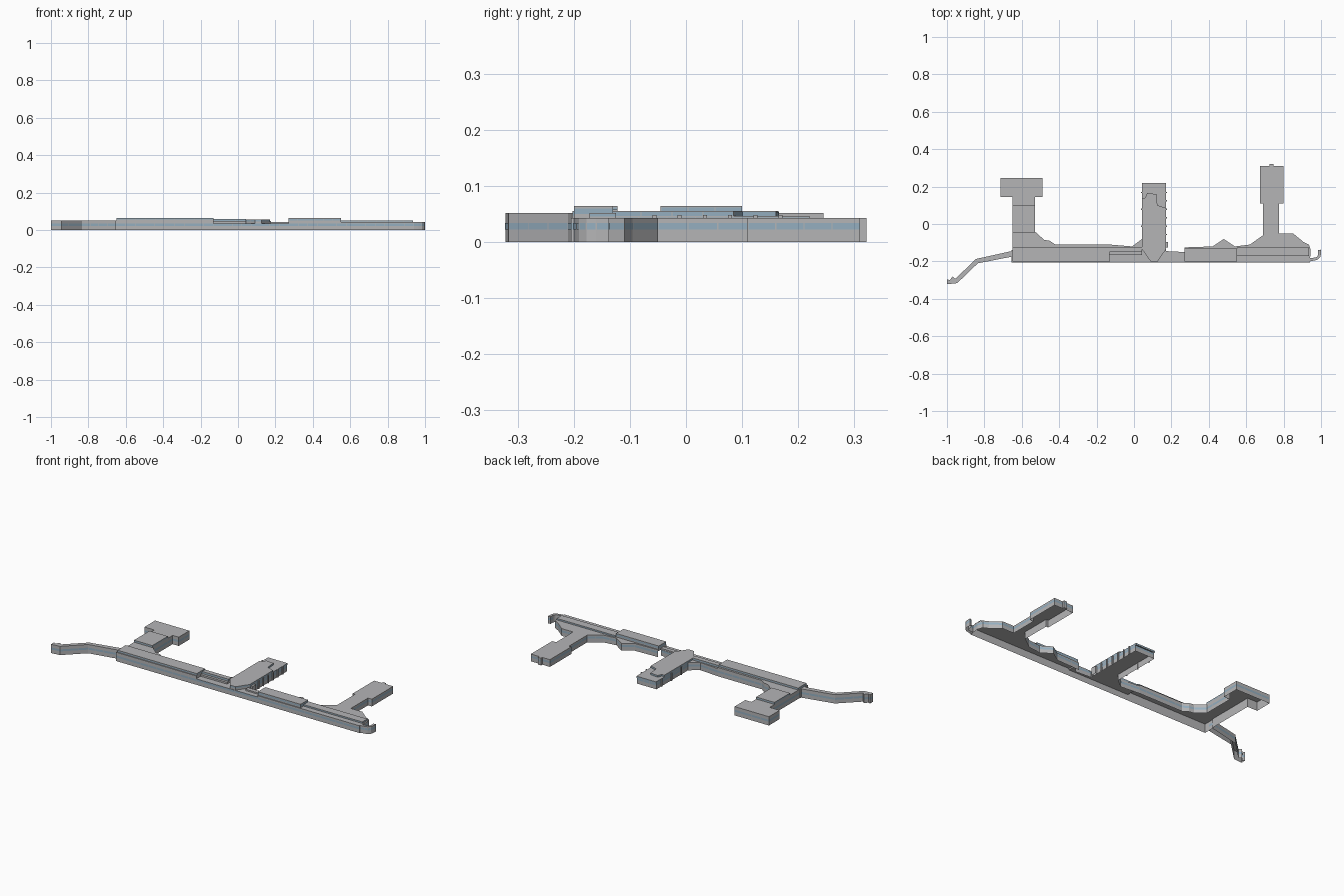
import bpy, math
from mathutils import Vector

cube = bpy.data.objects.get("Cube")
if cube:
    bpy.data.objects.remove(cube, do_unlink=True)


def material(name, rgb):
    m = bpy.data.materials.new(name)
    m.use_nodes = True
    color = (*rgb, 1)
    m.diffuse_color = color
    m.node_tree.nodes["Principled BSDF"].inputs["Base Color"].default_value = color
    return m


GREY = material("concrete grey", (.46, .46, .47))
GLASS = material("window blue", (.3, .43, .53))
LOW, RIGHT_TOP, LEFT_TOP, HIGH = .035, .043, .052, .064
SEAMS = (-.13, .27)   # where neighbouring halls join


def make_object(name, verts, faces, mat):
    mesh = bpy.data.meshes.new(name)
    mesh.from_pydata(verts, [], faces)
    mesh.materials.append(mat)
    obj = bpy.data.objects.new(name, mesh)
    bpy.context.collection.objects.link(obj)
    return obj


def edges(outline):
    return list(zip(outline, outline[1:] + outline[:1]))


def is_seam(a, b):
    return a[0] == b[0] and a[0] in SEAMS


def block(name, outline, top, base=0, band=None, pane=.05):
    """Roof and outer walls over a counter-clockwise outline, open below."""
    verts, faces = [(x, y, top) for x, y in outline], [list(range(len(outline)))]
    for a, b in edges(outline):
        z = LOW if base == 0 and is_seam(a, b) else base
        if z >= top:
            continue
        n = len(verts)
        verts += [(*a, z), (*b, z), (*b, top), (*a, top)]
        faces.append([n, n + 1, n + 2, n + 3])
    make_object(name, verts, faces, GREY)
    if band:
        windows(name + "_windows", outline, band, base == 0, pane)


def windows(name, outline, band, skip_seams, pane):
    """Row of thin panes just outside every wall."""
    verts, faces = [], []
    for a, b in edges(outline):
        a2, b2 = Vector(a), Vector(b)
        run = b2 - a2
        if run.length < .012 or (skip_seams and is_seam(a, b)):
            continue
        out = Vector((run.y, -run.x)).normalized() * .0008
        count = max(1, round(run.length / pane))
        gap = run.normalized() * .001
        for i in range(count):
            p = a2 + run * i / count + gap + out
            q = a2 + run * (i + 1) / count - gap + out
            n = len(verts)
            verts += [(*p, band[0]), (*q, band[0]), (*q, band[1]), (*p, band[1])]
            faces.append([n, n + 1, n + 2, n + 3])
    make_object(name, verts, faces, GLASS)


def rect(x0, x1, y0, y1):
    return [(x0, y0), (x1, y0), (x1, y1), (x0, y1)]


MAIN_BAND = (.022, .034)
FRONT = -.205

# Left hall with its T-shaped pier
block("west_hall", [
    (-.655, FRONT), (-.13, FRONT), (-.13, -.11), (-.42, -.11), (-.45, -.09),
    (-.48, -.085), (-.53, -.04), (-.53, .145), (-.49, .145), (-.49, .245),
    (-.715, .245), (-.715, .145), (-.65, .145), (-.65, -.14), (-.655, -.14)],
    LEFT_TOP, band=MAIN_BAND)
block("west_hall_clerestory", rect(-.65, -.13, -.2, -.122), HIGH, LEFT_TOP, (.055, .061))
block("west_pier_clerestory", rect(-.65, -.53, -.045, .1), HIGH, LEFT_TOP, (.055, .061))

# Bent walkway at the far end
block("west_walkway", [
    (-.655, -.175), (-.655, -.145), (-.845, -.187), (-.955, -.293), (-.97, -.28),
    (-.985, -.3), (-1, -.295), (-1, -.322), (-.945, -.316), (-.835, -.21)],
    LEFT_TOP, band=MAIN_BAND)

# Low central hall with its long pier
block("central_hall", [
    (-.13, FRONT), (.27, FRONT), (.27, -.15), (.171, -.145), (.171, .215),
    (.043, .215), (.043, -.08), (-.01, -.12), (-.13, -.11)],
    LOW, band=MAIN_BAND)
block("central_back_roof", [
    (-.13, -.165), (.043, -.165), (.043, -.08), (-.01, -.12), (-.13, -.11)],
    .045, LOW)
block("central_clerestory", rect(-.13, .043, -.15, -.122), .058, .045, (.048, .055))
block("central_step", rect(.171, .27, -.175, -.15), RIGHT_TOP, LOW)

# Central pier: lower tier, then the pointed upper roof
block("central_pier_tier", rect(.043, .171, -.135, .22), .046, LOW, (.037, .044))
block("central_pier_roof", [
    (.09, -.202), (.125, -.202), (.171, -.135), (.171, .085), (.125, .1),
    (.12, .16), (.07, .165), (.06, .14), (.043, .14), (.043, -.135)],
    .0555, LOW, (.046, .053))

# Slim fins along the pier sides
for i in range(6):
    y = -.06 + i * .045
    block(f"pier_fin_left_{i}", rect(.17, .177, y, y + .007), .048)
    if i % 2:
        block(f"pier_fin_right_{i}", rect(.037, .044, y, y + .007), .048)
block("pier_stair", rect(.17, .183, -.125, -.095), RIGHT_TOP)

# Right hall with its straight pier
block("east_hall", [
    (.27, FRONT), (.94, FRONT), (.945, -.14), (.935, -.11), (.905, -.095),
    (.85, -.05), (.775, -.05), (.775, .11), (.8, .11), (.8, .31),
    (.745, .31), (.745, .322), (.725, .322), (.725, .31), (.675, .31),
    (.675, .11), (.69, .11), (.69, -.06), (.62, -.11), (.54, -.12),
    (.48, -.08), (.42, -.12), (.27, -.125)],
    RIGHT_TOP, band=MAIN_BAND)
block("east_hall_clerestory", rect(.27, .55, -.2, -.13), HIGH, RIGHT_TOP, (.05, .06))
block("east_hall_step", rect(.55, .935, -.172, -.125), LEFT_TOP, RIGHT_TOP, (.045, .05))

# Curved hook at the near end
arc = [math.radians(-90 + 30 * i) for i in range(4)]
outer = [(.965 + .035 * math.cos(t), -.16 + .035 * math.sin(t)) for t in arc]
inner = [(.965 + .02 * math.cos(t), -.16 + .02 * math.sin(t)) for t in reversed(arc)]
block("east_hook", [(.94, -.2)] + outer + [(1, -.137), (.985, -.14)] + inner + [(.94, -.182)],
      RIGHT_TOP, band=MAIN_BAND)
